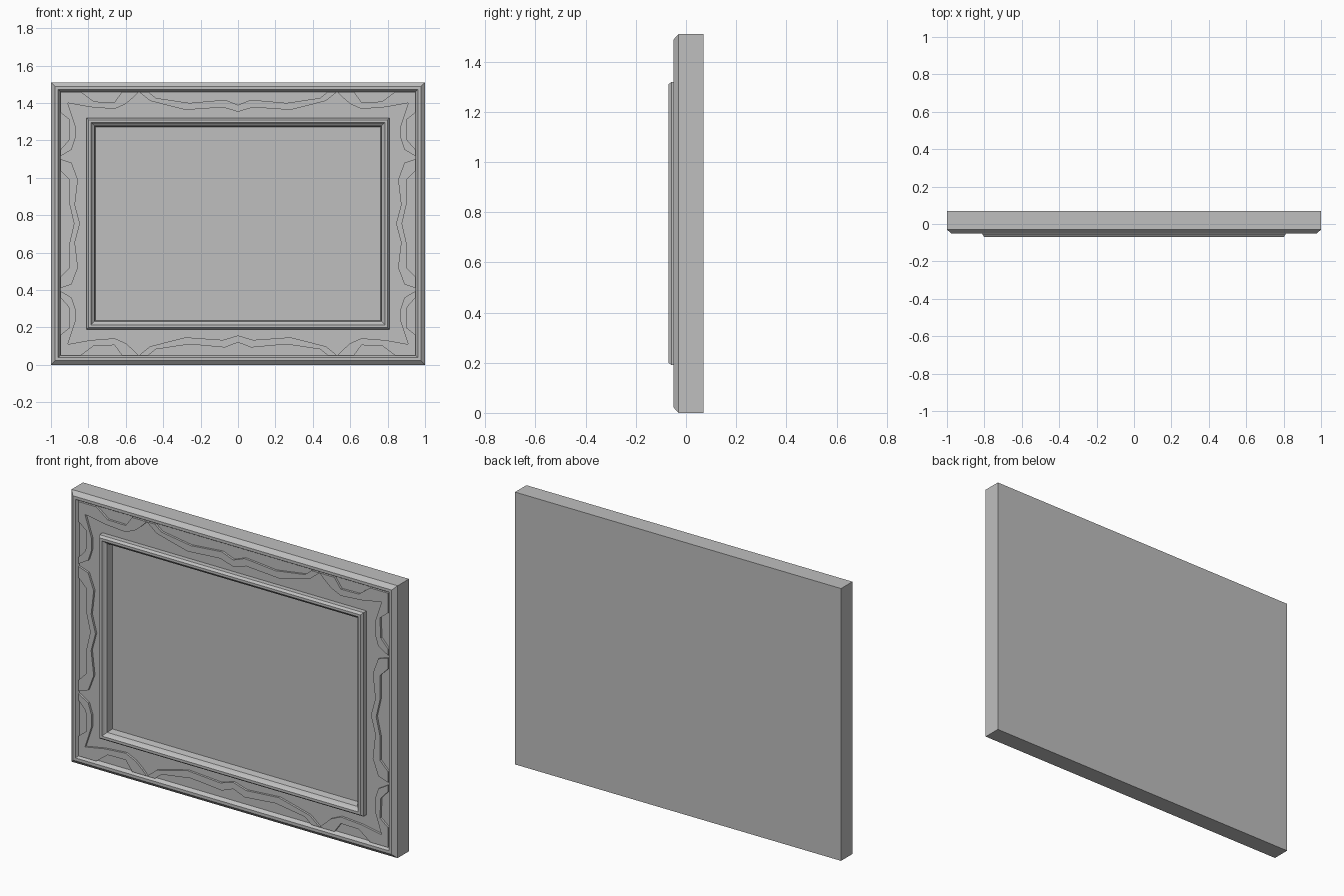
import bpy
import bmesh

if "Cube" in bpy.data.objects:
    bpy.data.objects.remove(bpy.data.objects["Cube"], do_unlink=True)

WIDTH, HEIGHT = 2.0, 1.51
MID = HEIGHT / 2
FIELD, CARVED = -0.03, -0.042

grey = bpy.data.materials.new("plain grey")
grey.use_nodes = True
grey.diffuse_color = (0.52, 0.52, 0.52, 1)
grey.node_tree.nodes["Principled BSDF"].inputs["Base Color"].default_value = grey.diffuse_color


def finish(name, bm):
    bmesh.ops.recalc_face_normals(bm, faces=bm.faces)
    mesh = bpy.data.meshes.new(name)
    bm.to_mesh(mesh)
    bm.free()
    mesh.materials.append(grey)
    obj = bpy.data.objects.new(name, mesh)
    bpy.context.collection.objects.link(obj)
    return obj


def mitred_frame(name, profile):
    """Sweep (inset, depth) points round the rectangle, closing both ends."""
    bm = bmesh.new()
    rings = []
    for d, y in profile:
        x, z = WIDTH / 2 - d, MID - d
        rings.append([bm.verts.new((sx * x, y, MID + sz * z))
                      for sx, sz in ((-1, -1), (1, -1), (1, 1), (-1, 1))])
    for a, b in zip(rings, rings[1:]):
        for i in range(4):
            j = (i + 1) % 4
            bm.faces.new((a[i], a[j], b[j], b[i]))
    bm.faces.new(rings[0])
    bm.faces.new(rings[-1])
    return finish(name, bm)


def carving(name, outline, flips):
    """Raised flat relief, repeated by reflection about the frame's centre."""
    bm = bmesh.new()
    for sx, sz in flips:
        base = [bm.verts.new((sx * x, FIELD + 0.002, MID + sz * z)) for x, z in outline]
        face = bm.faces.new(base)
        made = bmesh.ops.extrude_face_region(bm, geom=[face])["geom"]
        moved = [v for v in made if isinstance(v, bmesh.types.BMVert)]
        bmesh.ops.translate(bm, verts=moved, vec=(0, CARVED - FIELD - 0.002, 0))
    return finish(name, bm)


# Body, chamfered outer rim, flat field, raised inner moulding and panel
mitred_frame("frame_and_panel", [
    (0, 0.07), (0, -0.03), (0.022, -0.05), (0.038, -0.05), (0.05, FIELD),
    (0.19, FIELD), (0.19, -0.057), (0.2, -0.07), (0.214, -0.07),
    (0.222, -0.058), (0.232, -0.05), (0.238, -0.012)])

# Corner scrolls
corner = [(-.91, .645), (-.79, .623), (-.66, .613), (-.6, .64), (-.56, .675),
          (-.53, .705), (-.62, .705), (-.66, .65), (-.77, .652), (-.84, .705),
          (-.95, .705), (-.95, .595), (-.9, .555), (-.905, .445), (-.95, .395),
          (-.95, .36), (-.89, .395), (-.87, .455), (-.87, .525)]
carving("corner_scrolls", corner, [(1, 1), (-1, 1), (1, -1), (-1, -1)])

# Long scrolls at top and bottom, each half mirrored about its middle
lower = [(-.53, .705), (-.47, .656), (-.28, .608), (-.08, .622)]
upper = [(-.07, .662), (-.26, .645), (-.44, .672), (-.48, .705)]
long_scroll = (lower + [(0, .598)] + [(-x, z) for x, z in reversed(lower)]
               + [(-x, z) for x, z in reversed(upper)] + [(0, .635)] + upper)
carving("long_scrolls", long_scroll, [(1, 1), (1, -1)])

# Short scrolls at the two sides
inner = [(-.95, .345), (-.89, .325), (-.856, .235), (-.872, .1)]
outer = [(-.9, .1), (-.9, .235), (-.95, .285)]
side_scroll = (inner + [(-.845, 0)] + [(x, -z) for x, z in reversed(inner)]
               + [(x, -z) for x, z in reversed(outer)] + [(-.877, 0)] + outer)
carving("side_scrolls", side_scroll, [(1, 1), (-1, 1)])
